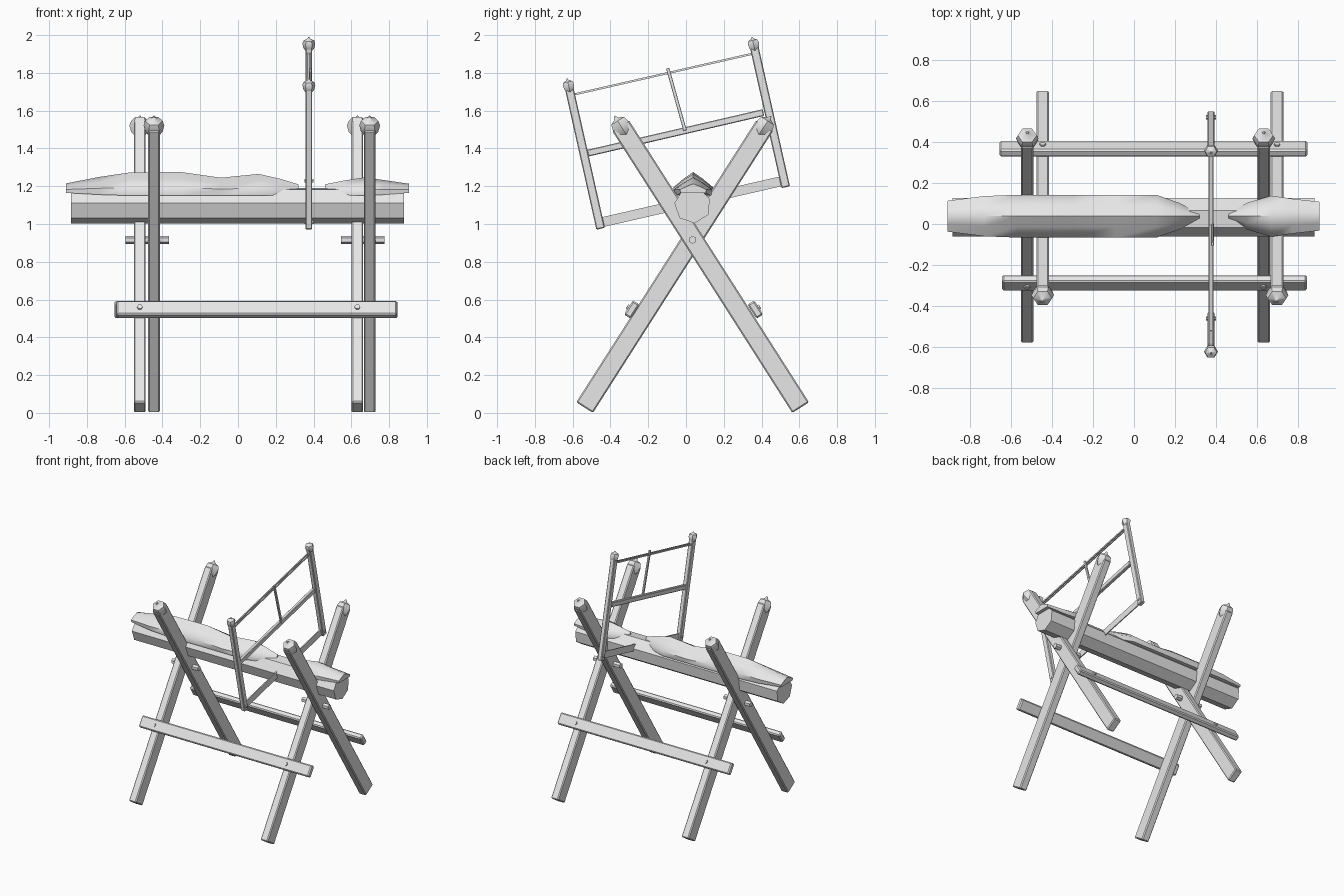
import bpy, bmesh, math
from mathutils import Vector, Matrix

if "Cube" in bpy.data.objects:
    bpy.data.objects.remove(bpy.data.objects["Cube"])

grey = bpy.data.materials.new("pale_wood")
grey.diffuse_color = (0.8, 0.8, 0.8, 1)
grey.use_nodes = True
grey.node_tree.nodes["Principled BSDF"].inputs["Base Color"].default_value = grey.diffuse_color


def make(name, verts, faces, smooth=None):
    me = bpy.data.meshes.new(name)
    me.from_pydata([tuple(v) for v in verts], [], faces)
    bm = bmesh.new()
    bm.from_mesh(me)
    bmesh.ops.recalc_face_normals(bm, faces=bm.faces)
    bm.to_mesh(me)
    bm.free()
    me.materials.append(grey)
    ob = bpy.data.objects.new(name, me)
    bpy.context.collection.objects.link(ob)
    if smooth:
        bpy.ops.object.select_all(action='DESELECT')
        bpy.context.view_layer.objects.active = ob
        ob.select_set(True)
        bpy.ops.object.shade_smooth_by_angle(angle=math.radians(smooth))
    return ob


def frame(d):
    """Columns: x, across, along, for a direction in the yz plane."""
    z = Vector((0, d[0], d[1])).normalized()
    x = Vector((1, 0, 0))
    return Matrix((x, z.cross(x), z)).transposed()


def box(name, centre, d, dims, bevel=0.007):
    m, c = frame(d), Vector(centre)
    verts = [c + m @ Vector((i * dims[0] / 2, j * dims[1] / 2, k * dims[2] / 2))
             for i in (-1, 1) for j in (-1, 1) for k in (-1, 1)]
    faces = [(0, 1, 3, 2), (4, 6, 7, 5), (0, 4, 5, 1), (2, 3, 7, 6), (0, 2, 6, 4), (1, 5, 7, 3)]
    ob = make(name, verts, faces)
    if bevel:
        mod = ob.modifiers.new("edges", 'BEVEL')
        mod.width, mod.segments = bevel, 1
    return ob


def beam(name, x, a, b, thick, wide, bevel=0.007):
    """Bar between two (y, z) points at a given x."""
    a, b = Vector(a), Vector(b)
    mid = (a + b) / 2
    return box(name, (x, mid.x, mid.y), b - a, (thick, wide, (b - a).length), bevel)


def loft(name, rings, smooth=None):
    n = len(rings[0])
    faces = [(r * n + i, r * n + (i + 1) % n, (r + 1) * n + (i + 1) % n, (r + 1) * n + i)
             for r in range(len(rings) - 1) for i in range(n)]
    faces += [tuple(range(n)), tuple(range((len(rings) - 1) * n, len(rings) * n))]
    return make(name, [v for r in rings for v in r], faces, smooth)


def lathe(name, centre, m, profile, sides=6, start=0.0, smooth=None):
    """Turned shape: profile of (radius, height) along the third axis of m."""
    c = Vector(centre)
    rings = [[c + m @ Vector((r * math.cos(start + math.tau * i / sides),
                              r * math.sin(start + math.tau * i / sides), h))
              for i in range(sides)] for r, h in profile]
    return loft(name, rings, smooth)


ALONG_X = Matrix(((0, 0, 1), (1, 0, 0), (0, 1, 0)))


def knob(name, x, top, d, s):
    profile = [(0.03, -0.06), (0.046, -0.04), (0.055, 0), (0.046, 0.028), (0.014, 0.042), (0.005, 0.058)]
    lathe(name, (x, *top), frame(d), [(r * s, h * s) for r, h in profile], 6, smooth=40)


# Crossed legs with capped tops, and the pins through the crossings
LEAN = {"front": ((-0.537, 0.028), (0.417, 1.522), (-0.52, 0.632)),
        "back": ((0.607, 0.028), (-0.347, 1.522), (-0.445, 0.697))}
for side, (foot, top, xs) in LEAN.items():
    d = Vector(top) - Vector(foot)
    for i, x in enumerate(xs):
        beam(f"{side}_leg_{i}", x, foot, top, 0.062, 0.105)
        knob(f"{side}_leg_cap_{i}", x, top, d, 1.0)
for i, x in enumerate((-0.48, 0.66)):
    lathe(f"crossing_pin_{i}", (x, 0.035, 0.916), ALONG_X, [(0.021, -0.115), (0.021, 0.115)], 6, math.pi / 6)

# Long braces lying on the legs, with pegs
for side, y, s in (("front", -0.287, 1), ("back", 0.367, -1)):
    d = Vector((0.954 * s, 1.494))
    box(f"{side}_brace", (0.1 if s > 0 else 0.095, y, 0.547), d,
        (1.485 if s > 0 else 1.5, 0.042, 0.088), 0.008)
    out = Vector((-s * d.y, abs(d.x))).normalized()
    for i, x in enumerate(LEAN[side][2]):
        lathe(f"{side}_peg_{i}", (x, y, 0.547), frame(out), [(0.015, 0), (0.015, 0.03)])

# Seven-sided log
lathe("log", (0, 0.035, 1.1), ALONG_X, [(0.097, -0.885), (0.097, 0.88)], 7, math.radians(90 + 32.6))


# Soft covering on the log: (x, half width, base z, peak z)
def cover(name, stations):
    rings = []
    for x, w, base, peak in stations:
        shoulder = base + (peak - base) * 0.36
        pts = [(-0.95, base), (-1, shoulder), (-0.5, shoulder * 0.45 + peak * 0.55), (0, peak),
               (0.5, shoulder * 0.45 + peak * 0.55), (1, shoulder), (0.95, base)]
        rings.append([Vector((x, 0.038 + w * u, z)) for u, z in pts])
    loft(name, rings, 60)


cover("long_cover", [(-0.91, 0.075, 1.165, 1.215), (-0.73, 0.098, 1.155, 1.25), (-0.57, 0.104, 1.15, 1.273),
                     (-0.3, 0.104, 1.15, 1.275), (-0.09, 0.104, 1.15, 1.245), (0.11, 0.104, 1.15, 1.265),
                     (0.22, 0.065, 1.15, 1.24), (0.32, 0.015, 1.15, 1.21)])
cover("short_cover", [(0.46, 0.015, 1.15, 1.21), (0.55, 0.065, 1.15, 1.228), (0.67, 0.1, 1.15, 1.247),
                      (0.77, 0.085, 1.155, 1.233), (0.905, 0.07, 1.165, 1.213)])

# Frame saw: posts, crossbar, blade, cord and tension stick
SX = 0.375
POSTS = (((-0.452, 0.975), (-0.622, 1.735)), ((0.528, 1.195), (0.357, 1.955)))
for i, (low, top) in enumerate(POSTS):
    d = Vector(top) - Vector(low)
    beam(f"saw_post_{i}", SX, low, top, 0.036, 0.046, 0.005)
    knob(f"saw_post_cap_{i}", SX, top, d, 0.62)
    y, z = Vector(low) + d.normalized() * 0.035
    lathe(f"saw_bolt_{i}", (SX, y, z), ALONG_X, [(0.01, -0.024), (0.01, 0.024)])
beam("saw_crossbar", SX, (-0.52, 1.375), (0.41, 1.59), 0.026, 0.036, 0.004)
beam("saw_blade", SX, (-0.455, 1.007), (0.52, 1.23), 0.008, 0.052, 0)
for i, x in enumerate((SX - 0.008, SX + 0.008)):
    beam(f"saw_cord_{i}", x, (-0.605, 1.683), (0.368, 1.905), 0.008, 0.011, 0)
beam("tension_stick", SX + 0.008, (-0.097, 1.825), (-0.005, 1.495), 0.014, 0.018, 0.002)
